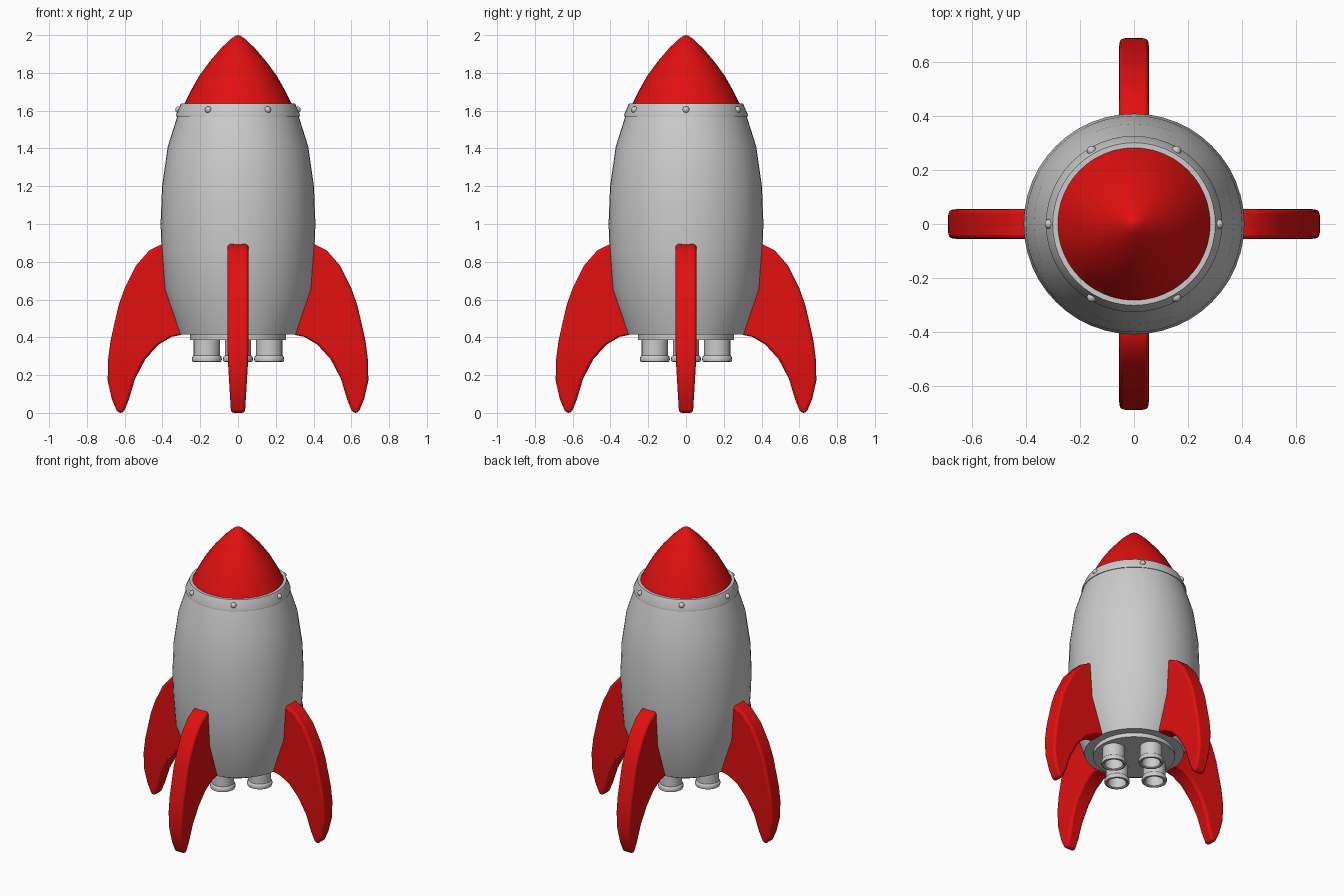
import bpy, bmesh, math
from mathutils import Matrix

if "Cube" in bpy.data.objects:
    bpy.data.objects.remove(bpy.data.objects["Cube"])

red = bpy.data.materials.new("red_paint")
red.diffuse_color = (0.75, 0.005, 0.005, 1)
red.use_nodes = True
red.node_tree.nodes["Principled BSDF"].inputs["Base Color"].default_value = red.diffuse_color


def finish(name, bm, material=None, angle=35):
    bmesh.ops.recalc_face_normals(bm, faces=bm.faces)
    mesh = bpy.data.meshes.new(name)
    bm.to_mesh(mesh)
    bm.free()
    obj = bpy.data.objects.new(name, mesh)
    bpy.context.collection.objects.link(obj)
    if material:
        mesh.materials.append(material)
    bpy.ops.object.select_all(action='DESELECT')
    obj.select_set(True)
    bpy.context.view_layer.objects.active = obj
    bpy.ops.object.shade_smooth_by_angle(angle=math.radians(angle))
    return obj


def lathe(name, profile, sides=48, center=(0, 0), material=None):
    """Revolve an (r, z) profile around a vertical axis."""
    bm = bmesh.new()
    verts = [bm.verts.new((r, 0, z)) for r, z in profile]
    edges = [bm.edges.new(pair) for pair in zip(verts, verts[1:])]
    bmesh.ops.spin(bm, geom=verts + edges, cent=(0, 0, 0), axis=(0, 0, 1),
                   angle=math.tau, steps=sides, use_merge=True)
    bmesh.ops.remove_doubles(bm, verts=bm.verts, dist=1e-4)
    bmesh.ops.translate(bm, verts=bm.verts, vec=(*center, 0))
    return finish(name, bm, material)


# Hull, collar, nose and base plate
lathe("hull", [(0, 0.415), (0.31, 0.415), (0.39, 0.655), (0.405, 0.87), (0.41, 1.0),
               (0.402, 1.2), (0.372, 1.41), (0.32, 1.575), (0, 1.575)])
lathe("collar", [(0, 1.568), (0.327, 1.568), (0.327, 1.58), (0.302, 1.638), (0, 1.638)])
lathe("nose_cone", [(0, 1.63), (0.287, 1.63), (0.25, 1.705), (0.205, 1.785), (0.15, 1.86),
                    (0.09, 1.93), (0.035, 1.982), (0.012, 1.997), (0, 2.0)], material=red)
lathe("base_plate", [(0, 0.42), (0.255, 0.42), (0.255, 0.387), (0, 0.387)])

# Collar rivets
for i in range(6):
    a = math.tau * i / 6
    bm = bmesh.new()
    bmesh.ops.create_uvsphere(bm, u_segments=12, v_segments=8, radius=0.018)
    bmesh.ops.translate(bm, verts=bm.verts,
                        vec=(0.314 * math.cos(a), 0.314 * math.sin(a), 1.605))
    finish("rivet", bm)

# Hollow engine nozzles with a flared lip
nozzle = [(0, 0.39), (0.07, 0.39), (0.07, 0.305), (0.077, 0.297), (0.08, 0.285),
          (0.077, 0.272), (0.068, 0.27), (0.058, 0.275), (0.055, 0.35), (0, 0.35)]
for x, y in ((1, 0), (0, 1), (-1, 0), (0, -1)):
    lathe("nozzle", nozzle, sides=24, center=(0.165 * x, 0.165 * y))

# Fins: outer and inner rails, thinner towards the foot
outer = [(0.40, 0.895), (0.47, 0.86), (0.54, 0.78), (0.60, 0.66), (0.632, 0.57), (0.655, 0.47),
         (0.675, 0.38), (0.688, 0.28), (0.69, 0.17), (0.667, 0.07), (0.637, 0.0)]
inner = [(0.35, 0.895), (0.35, 0.75), (0.34, 0.62), (0.30, 0.48), (0.29, 0.415), (0.35, 0.403),
         (0.42, 0.362), (0.49, 0.285), (0.545, 0.18), (0.578, 0.07), (0.607, 0.0)]


def half_width(z):
    return 0.055 - 0.018 * max(0, 1 - z / 0.3)


for i in range(4):
    bm = bmesh.new()
    rings = []
    for o, n in zip(outer, inner):
        rings.append([bm.verts.new((p[0], s * half_width(p[1]), p[1]))
                      for p, s in ((o, 1), (o, -1), (n, -1), (n, 1))])
    for a, b in zip(rings, rings[1:]):
        for k in range(4):
            bm.faces.new((a[k], a[k - 1], b[k - 1], b[k]))
    bm.faces.new(rings[0])
    bm.faces.new(rings[-1])
    bmesh.ops.rotate(bm, verts=bm.verts, matrix=Matrix.Rotation(math.tau * i / 4, 3, 'Z'))
    fin = finish("fin", bm, red)
    # Soften the long edges
    bevel = fin.modifiers.new("rounded_edges", 'BEVEL')
    bevel.width = 0.016
    bevel.segments = 3
    bevel.limit_method = 'ANGLE'
    bevel.angle_limit = math.radians(50)
